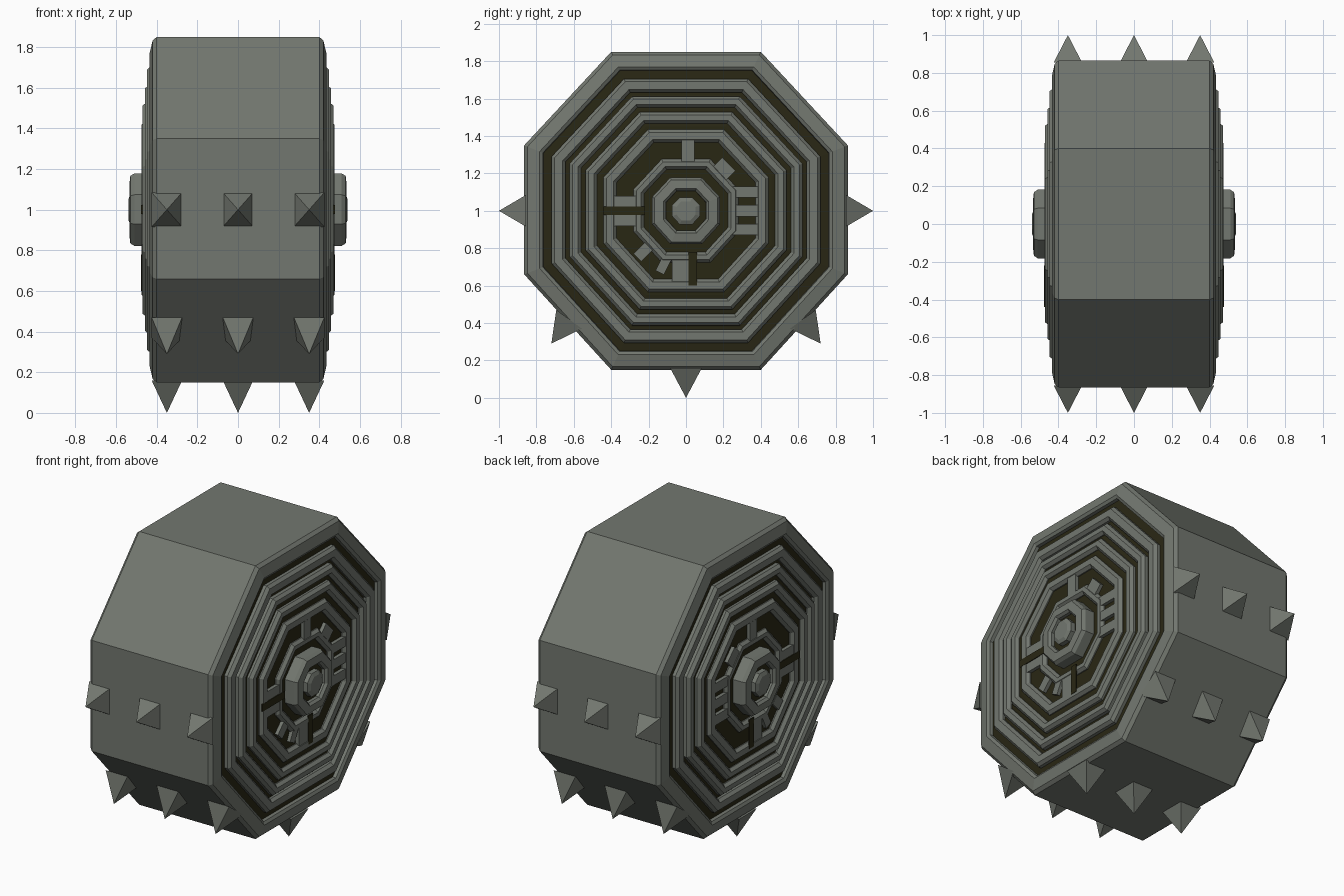
import bpy, bmesh, math
from mathutils import Vector

if "Cube" in bpy.data.objects:
    bpy.data.objects.remove(bpy.data.objects["Cube"])

def material(name, col):
    m = bpy.data.materials.new(name)
    m.diffuse_color = (*col, 1)
    m.use_nodes = True
    m.node_tree.nodes["Principled BSDF"].inputs["Base Color"].default_value = m.diffuse_color
    return m

STONE = material("grey_green_metal", (0.17, 0.185, 0.16))
DARK = material("dark_olive_groove", (0.022, 0.02, 0.007))
CZ = 1.0
# octagon outline (y, z) around the axle
OCT = [(0.4, 0.85), (0.865, 0.35), (0.865, -0.34), (0.4, -0.85),
       (-0.4, -0.85), (-0.865, -0.34), (-0.865, 0.35), (-0.4, 0.85)]

def finish(name, bm, mat, mirror=True):
    bmesh.ops.recalc_face_normals(bm, faces=bm.faces)
    me = bpy.data.meshes.new(name)
    bm.to_mesh(me)
    bm.free()
    ob = bpy.data.objects.new(name, me)
    bpy.context.collection.objects.link(ob)
    me.materials.append(mat)
    if mirror:
        ob.modifiers.new("mirror", 'MIRROR')
    return ob

def sweep(name, profile, mat, closed=False, cap=False):
    """Sweep a (scale, x) profile around the octagon, mirrored in x."""
    bm = bmesh.new()
    loops = [[bm.verts.new((x, y * s, CZ + z * s)) for y, z in OCT] for s, x in profile]
    pairs = list(zip(loops, loops[1:]))
    if closed:
        pairs.append((loops[-1], loops[0]))
    for a, b in pairs:
        for i in range(8):
            j = (i + 1) % 8
            bm.faces.new((a[i], a[j], b[j], b[i]))
    if cap:
        bm.faces.new(loops[-1])
    return finish(name, bm, mat)

def ring(name, so, si, x0, x1, b=0.018):
    return sweep(name, [(so, x0), (so, x1 - b), (so - b, x1), (si + b, x1),
                        (si, x1 - b), (si, x0)], STONE, closed=True)

def bar(name, p, q, w, x0, x1, mat=STONE):
    """Flat bar on the drum face between two (y, z) points."""
    p, q = Vector(p), Vector(q)
    d = (q - p).normalized()
    n = Vector((-d.y, d.x)) * w / 2
    bm = bmesh.new()
    pts = [p + n, q + n, q - n, p - n]
    lo = [bm.verts.new((x0, v.x, CZ + v.y)) for v in pts]
    hi = [bm.verts.new((x1, v.x, CZ + v.y)) for v in pts]
    bm.faces.new(lo)
    bm.faces.new(hi)
    for i in range(4):
        j = (i + 1) % 4
        bm.faces.new((lo[i], lo[j], hi[j], hi[i]))
    return finish(name, bm, mat)

# drum tread and outer rim
sweep("drum_rim", [(1, 0), (1, 0.40), (0.98, 0.42), (0.905, 0.435),
                   (0.885, 0.425), (0.88, 0.40)], STONE)
# dark stepped floor behind the rings
sweep("groove_floor", [(0.89, 0.405), (0.73, 0.415), (0.64, 0.435), (0.53, 0.45),
                       (0.2, 0.45)], DARK, cap=True)

# concentric raised rings
for i, (so, si, x1) in enumerate([(0.83, 0.745, 0.447), (0.72, 0.65, 0.458),
                                  (0.62, 0.55, 0.47), (0.51, 0.43, 0.475),
                                  (0.325, 0.26, 0.475)]):
    ring(f"face_ring_{i + 1}", so, si, 0.40, x1)

# maze walls between the two inner rings
WALLS = [((-0.24, 0.05), (-0.4, 0.05), 0.06), ((-0.24, -0.05), (-0.4, -0.05), 0.06),
         ((0.01, 0.24), (0.01, 0.4), 0.07), ((-0.03, -0.24), (-0.03, -0.4), 0.09),
         ((0.24, 0), (0.4, 0), 0.06), ((0.24, 0.1), (0.39, 0.1), 0.06),
         ((0.24, -0.1), (0.39, -0.1), 0.06), ((0.17, 0.19), (0.23, 0.25), 0.1),
         ((-0.2, -0.19), (-0.26, -0.25), 0.06), ((-0.1, -0.25), (-0.14, -0.33), 0.05)]
for i, (p, q, w) in enumerate(WALLS):
    bar(f"maze_wall_{i + 1}", p, q, w, 0.44, 0.472)
# dark slots crossing the inner rings
for i, (p, q) in enumerate([((-0.22, 0), (-0.44, 0)), ((0.035, -0.22), (0.035, -0.4))]):
    bar(f"maze_slot_{i + 1}", p, q, 0.045, 0.47, 0.477, DARK)

# axle hub
sweep("hub_ring", [(0.21, 0.44), (0.21, 0.51), (0.195, 0.53), (0.14, 0.535),
                   (0.125, 0.52), (0.122, 0.45)], STONE, closed=True)
sweep("hub_floor", [(0.13, 0.46), (0.13, 0.50)], DARK, cap=True)
sweep("hub_button", [(0.085, 0.49), (0.085, 0.53), (0.06, 0.54), (0.02, 0.54)], STONE, cap=True)

# pyramid spikes: base centre and tip in (y, z)
SPIKES = [((0.855, 1.0), (1.0, 1.0)), ((0.625, 0.42), (0.72, 0.29)),
          ((0, 0.16), (0, 0)), ((-0.625, 0.42), (-0.72, 0.29)),
          ((-0.855, 1.0), (-1.0, 1.0))]
for i, (b, t) in enumerate(SPIKES):
    b, t = Vector(b), Vector(t)
    d = (t - b).normalized()
    side = Vector((-d.y, d.x)) * 0.085
    bm = bmesh.new()
    for x in (-0.35, 0, 0.35):
        base = []
        for sx, sn in ((-1, -1), (1, -1), (1, 1), (-1, 1)):
            c = b + side * sn
            base.append(bm.verts.new((x + sx * 0.075, c.x, c.y)))
        tip = bm.verts.new((x, t.x, t.y))
        bm.faces.new(base)
        for k in range(4):
            bm.faces.new((base[k], base[(k + 1) % 4], tip))
    finish(f"spike_row_{i + 1}", bm, STONE, mirror=False)
